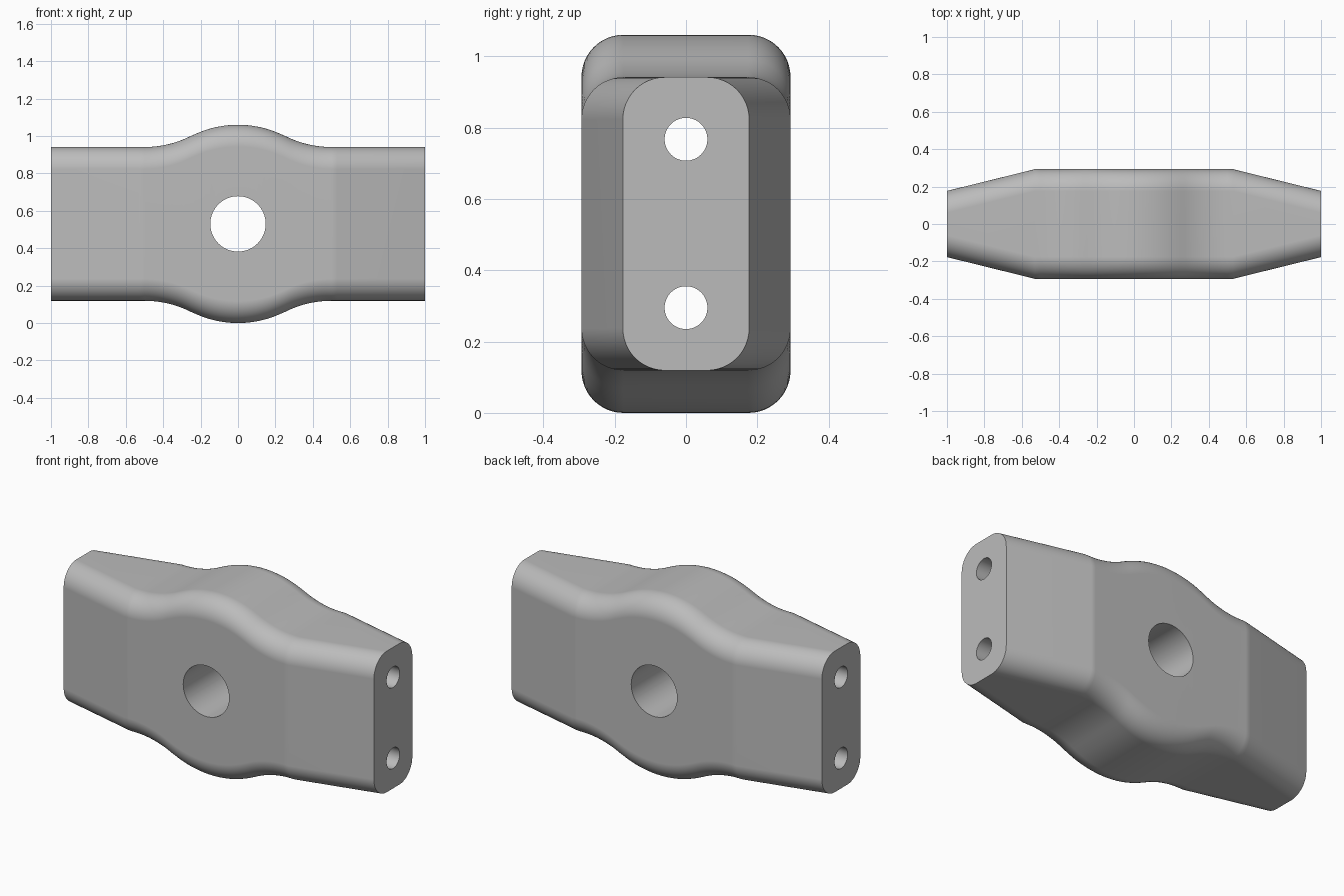
import bpy
import bmesh
from math import sin, cos, pi, sqrt

cube = bpy.data.objects.get("Cube")
if cube:
    bpy.data.objects.remove(cube, do_unlink=True)

MID_Z = 0.53
CORNER = 0.118
BEND = 0.53          # where the ends begin to taper
BULGE_R = 0.55       # radius of the swelling arcs

grey = bpy.data.materials.new("plain grey")
grey.use_nodes = True
grey.diffuse_color = (0.5, 0.5, 0.5, 1)
grey.node_tree.nodes["Principled BSDF"].inputs["Base Color"].default_value = (0.5, 0.5, 0.5, 1)


def half_width(x):
    t = max(0, (abs(x) - BEND) / (1 - BEND))
    return 0.293 - 0.116 * t


def half_height(x):
    # convex arc in the middle, blending into concave arcs
    x = abs(x)
    if x < 0.25:
        return MID_Z - BULGE_R + sqrt(BULGE_R ** 2 - x * x)
    u = max(0, 0.5 - x)
    return 0.411 + BULGE_R - sqrt(BULGE_R ** 2 - u * u)


def section(x, steps=12):
    # rounded rectangle across the length
    w, h = half_width(x) - CORNER, half_height(x) - CORNER
    points = []
    for q, (sy, sz) in enumerate([(1, 1), (-1, 1), (-1, -1), (1, -1)]):
        for i in range(steps + 1):
            a = (q + i / steps) * pi / 2
            points.append((x, sy * w + CORNER * cos(a), MID_Z + sz * h + CORNER * sin(a)))
    return points


# Body lofted through rounded sections
bm = bmesh.new()
stations = [-1, -BEND] + [i / 40 for i in range(-20, 21)] + [BEND, 1]
rings = [[bm.verts.new(p) for p in section(x)] for x in stations]
for a, b in zip(rings, rings[1:]):
    for i in range(len(a)):
        j = (i + 1) % len(a)
        bm.faces.new((a[i], a[j], b[j], b[i]))
bm.faces.new(rings[0])
bm.faces.new(rings[-1])
bmesh.ops.recalc_face_normals(bm, faces=bm.faces)
mesh = bpy.data.meshes.new("hammer_head")
bm.to_mesh(mesh)
bm.free()
mesh.materials.append(grey)
body = bpy.data.objects.new("hammer_head", mesh)
bpy.context.collection.objects.link(body)


def drill(name, radius, z, rotation):
    bpy.ops.mesh.primitive_cylinder_add(vertices=64, radius=radius, depth=3,
                                        location=(0, 0, z), rotation=rotation)
    cutter = bpy.context.object
    cutter.name = name
    cutter.hide_render = True
    cutter.data.materials.append(grey)
    mod = body.modifiers.new(name, "BOOLEAN")
    mod.operation = "DIFFERENCE"
    mod.solver = "EXACT"
    mod.object = cutter
    bpy.context.view_layer.objects.active = body
    bpy.ops.object.modifier_apply(modifier=mod.name)
    bpy.data.objects.remove(cutter, do_unlink=True)


# Handle hole front to back, two bores along the length
drill("handle_hole", 0.148, MID_Z, (pi / 2, 0, 0))
for side, z in (("lower", 0.295), ("upper", 0.767)):
    drill(side + "_bore", 0.06, z, (0, pi / 2, 0))

bpy.ops.object.select_all(action="DESELECT")
body.select_set(True)
bpy.context.view_layer.objects.active = body
bpy.ops.object.shade_smooth_by_angle(angle=pi / 6)
weighted = body.modifiers.new("even_shading", "WEIGHTED_NORMAL")
weighted.keep_sharp = True
